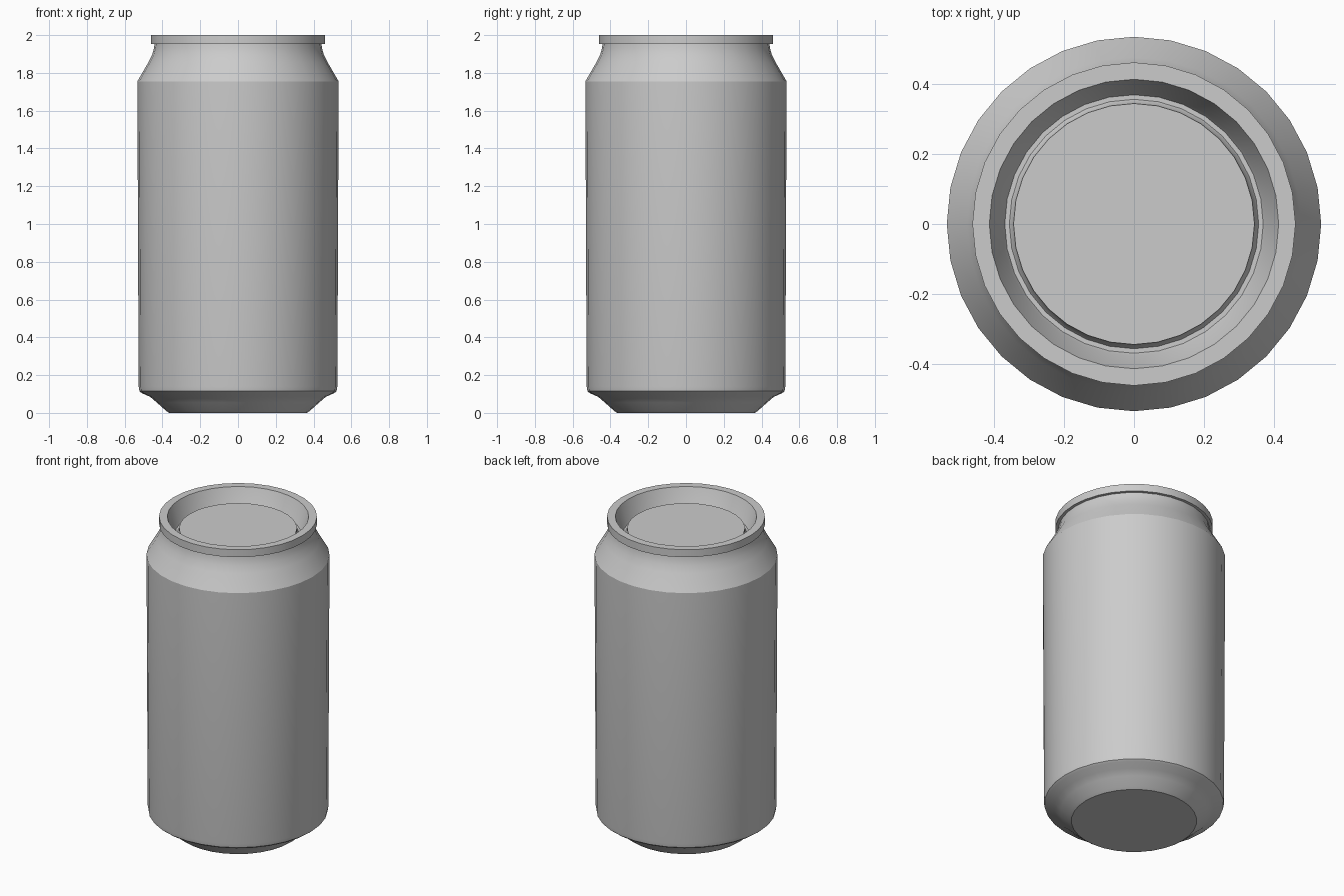
import bpy, bmesh, math

SEGMENTS = 32

cube = bpy.data.objects.get("Cube")
if cube:
    bpy.data.objects.remove(cube, do_unlink=True)

aluminium = bpy.data.materials.new("aluminium grey")
aluminium.use_nodes = True
colour = (0.6, 0.6, 0.6, 1)
aluminium.diffuse_color = colour
aluminium.node_tree.nodes["Principled BSDF"].inputs["Base Color"].default_value = colour


def lathe(name, profile, angle=30):
    """Spin (radius, height) points about z; a zero radius closes the end."""
    bm = bmesh.new()
    rings = []
    for r, z in profile:
        if r == 0:
            rings.append([bm.verts.new((0, 0, z))] * SEGMENTS)
        else:
            turns = [math.tau * i / SEGMENTS for i in range(SEGMENTS)]
            rings.append([bm.verts.new((r * math.cos(t), r * math.sin(t), z)) for t in turns])
    for low, high in zip(rings, rings[1:]):
        for i in range(SEGMENTS):
            j = (i + 1) % SEGMENTS
            corners = list(dict.fromkeys((low[i], low[j], high[j], high[i])))
            bm.faces.new(corners)
    mesh = bpy.data.meshes.new(name)
    bm.to_mesh(mesh)
    bm.free()
    mesh.materials.append(aluminium)
    obj = bpy.data.objects.new(name, mesh)
    bpy.context.collection.objects.link(obj)
    bpy.ops.object.select_all(action="DESELECT")
    obj.select_set(True)
    bpy.context.view_layer.objects.active = obj
    bpy.ops.object.shade_smooth_by_angle(angle=math.radians(angle))
    return obj


# Flat base, flared foot, tall wall and tapering neck
lathe("can_body", [
    (0, 0), (0.365, 0), (0.382, 0.012), (0.43, 0.055), (0.465, 0.085), (0.51, 0.105),
    (0.522, 0.115), (0.526, 0.14), (0.533, 1.755),
    (0.475, 1.855), (0.455, 1.895), (0.445, 1.93), (0.442, 1.952),
])

# Rolled rim, sloping inner wall, groove and recessed lid
lathe("rim_and_lid", [
    (0.442, 1.952), (0.46, 1.952), (0.46, 2), (0.412, 2),
    (0.376, 1.9), (0.368, 1.885), (0.355, 1.885), (0.345, 1.9),
    (0.343, 1.925), (0, 1.925),
])
